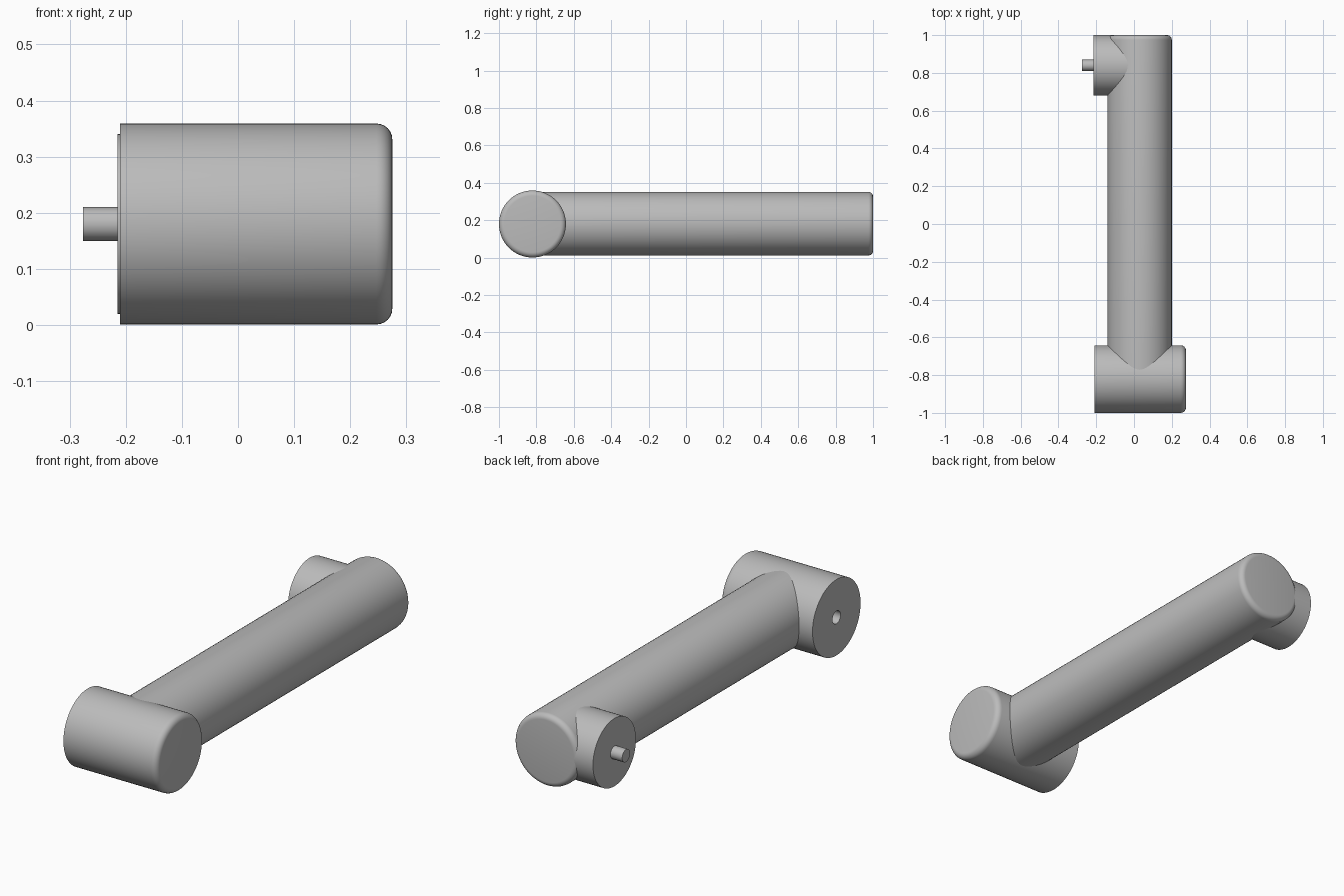
import bpy
import bmesh
import math
from mathutils import Matrix, Vector

cube = bpy.data.objects.get("Cube")
if cube:
    bpy.data.objects.remove(cube, do_unlink=True)

grey = bpy.data.materials.new("plain grey")
grey.use_nodes = True
GREY = (0.5, 0.5, 0.5, 1)
grey.diffuse_color = GREY
grey.node_tree.nodes["Principled BSDF"].inputs["Base Color"].default_value = GREY


def rounded_end(end, radius, fillet, steps=6):
    """Profile points for a filleted rim closing at the axis."""
    arc = [i * math.pi / 2 / steps for i in range(steps + 1)]
    points = [(end - fillet + fillet * math.sin(a),
               radius - fillet + fillet * math.cos(a)) for a in arc]
    return points + [(end, 0)]


def lathe(name, profile, axis, location, sides=64):
    """Revolve (distance along axis, radius) points around the x or y axis."""
    bm = bmesh.new()
    verts = [bm.verts.new((r, 0, d)) for d, r in profile]
    edges = [bm.edges.new(pair) for pair in zip(verts, verts[1:])]
    bmesh.ops.spin(bm, geom=verts + edges, cent=(0, 0, 0), axis=(0, 0, 1),
                   angle=math.tau, steps=sides, use_merge=True)
    bmesh.ops.remove_doubles(bm, verts=bm.verts, dist=1e-5)
    turn = Vector((0, 0, 1)).rotation_difference(Vector(axis)).to_matrix().to_4x4()
    bm.transform(Matrix.Translation(location) @ turn)
    bmesh.ops.recalc_face_normals(bm, faces=bm.faces)
    mesh = bpy.data.meshes.new(name)
    bm.to_mesh(mesh)
    bm.free()
    mesh.materials.append(grey)
    obj = bpy.data.objects.new(name, mesh)
    bpy.context.collection.objects.link(obj)
    bpy.ops.object.select_all(action='DESELECT')
    obj.select_set(True)
    bpy.context.view_layer.objects.active = obj
    bpy.ops.object.shade_smooth_by_angle(angle=math.radians(35))
    return obj


X, Y = (1, 0, 0), (0, 1, 0)

# Long tube with a softened far end
lathe("arm_tube", [(-0.78, 0), (-0.78, 0.17)] + rounded_end(1.0, 0.17, 0.025),
      Y, (0.03, 0, 0.182))

# Front cross barrel: socket hole at one end, softened rim at the other
lathe("front_joint", [(-0.15, 0), (-0.15, 0.03), (-0.21, 0.03), (-0.21, 0.179)]
      + rounded_end(0.275, 0.179, 0.028), X, (0, -0.821, 0.18))

# Rear side stub and its pin
lathe("rear_joint", [(-0.215, 0), (-0.215, 0.16), (0.03, 0.16), (0.03, 0)],
      X, (0, 0.84, 0.18))
lathe("rear_pin", [(-0.276, 0), (-0.276, 0.03), (-0.2, 0.03), (-0.2, 0)],
      X, (0, 0.84, 0.18), sides=16)
